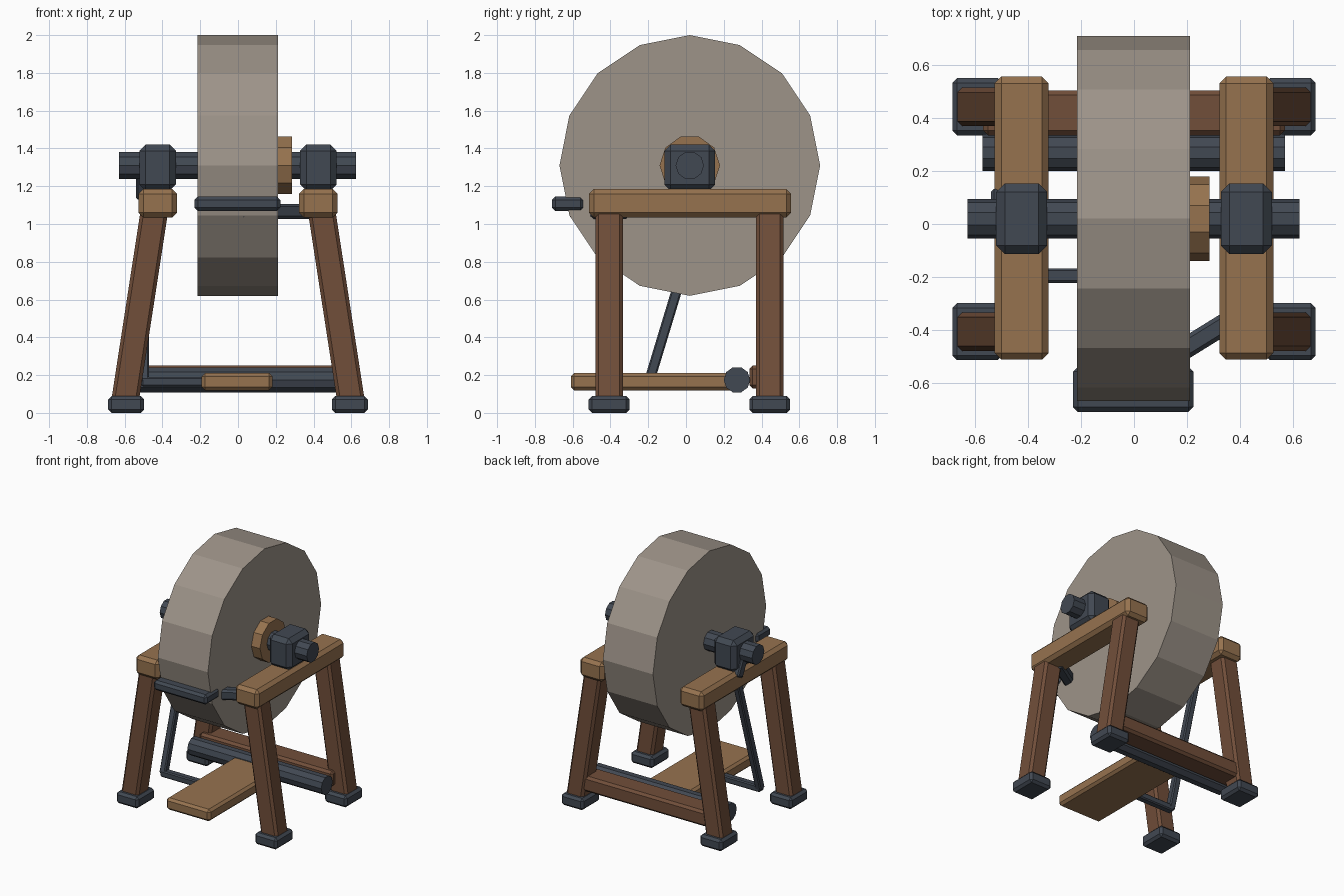
import bpy, bmesh, math
from mathutils import Vector, Matrix

cube = bpy.data.objects.get("Cube")
if cube:
    bpy.data.objects.remove(cube, do_unlink=True)


def material(name, rgb):
    m = bpy.data.materials.new(name)
    m.use_nodes = True
    m.diffuse_color = (*rgb, 1)
    m.node_tree.nodes["Principled BSDF"].inputs["Base Color"].default_value = (*rgb, 1)
    return m


STONE = material("grey_stone", (0.34, 0.295, 0.25))
OAK = material("light_wood", (0.305, 0.17, 0.078))
WALNUT = material("dark_wood", (0.165, 0.077, 0.042))
IRON = material("dark_iron", (0.053, 0.065, 0.085))


def finish(name, bm, mat, bevel=0.0):
    if bevel:
        bmesh.ops.bevel(bm, geom=bm.edges[:], offset=bevel, segments=1,
                        affect='EDGES', clamp_overlap=True)
    bmesh.ops.recalc_face_normals(bm, faces=bm.faces[:])
    mesh = bpy.data.meshes.new(name)
    bm.to_mesh(mesh)
    bm.free()
    mesh.materials.append(mat)
    obj = bpy.data.objects.new(name, mesh)
    bpy.context.collection.objects.link(obj)
    return obj


def box(name, center, size, mat, bevel):
    bm = bmesh.new()
    bmesh.ops.create_cube(bm, size=1)
    bmesh.ops.transform(bm, verts=bm.verts[:], matrix=Matrix.Translation(center)
                        @ Matrix.Diagonal((*size, 1)))
    return finish(name, bm, mat, bevel)


def bar(name, a, b, side, width, depth, mat, bevel):
    """Beam from a to b; width is measured along the side direction."""
    a, b, side = Vector(a), Vector(b), Vector(side)
    axis = (b - a).normalized()
    across = (side - axis * side.dot(axis)).normalized()
    rot = Matrix((across, axis.cross(across), axis)).transposed().to_4x4()
    bm = bmesh.new()
    bmesh.ops.create_cube(bm, size=1)
    bmesh.ops.transform(bm, verts=bm.verts[:], matrix=Matrix.Translation((a + b) / 2) @ rot
                        @ Matrix.Diagonal((width, depth, (b - a).length, 1)))
    return finish(name, bm, mat, bevel)


def drum(name, x0, x1, y, z, radius, sides, mat):
    """Faceted cylinder lying along x, with a corner pointing along y."""
    bm = bmesh.new()
    rings = [[bm.verts.new((x, y + radius * math.cos(math.tau * i / sides),
                            z + radius * math.sin(math.tau * i / sides)))
              for i in range(sides)] for x in (x0, x1)]
    for ring in rings:
        bm.faces.new(ring)
    for i in range(sides):
        j = (i + 1) % sides
        bm.faces.new((rings[0][i], rings[0][j], rings[1][j], rings[1][i]))
    return finish(name, bm, mat)


# Wheel, hub and axle
AXLE_Y, AXLE_Z = 0.02, 1.31
drum("grinding_wheel", -0.215, 0.212, AXLE_Y, AXLE_Z, 0.69, 16, STONE)
drum("wheel_hub", 0.20, 0.285, AXLE_Y, AXLE_Z, 0.16, 10, OAK)
drum("axle", -0.63, 0.625, AXLE_Y, AXLE_Z, 0.075, 10, IRON)

# Side frames: beam, bearing, two splayed legs and feet on each side
for side, s in (("right", -1), ("left", 1)):
    box(f"{side}_beam", (s * 0.425, 0.022, 1.11), (0.203, 1.07, 0.15), OAK, 0.025)
    box(f"{side}_bearing", (s * 0.425, AXLE_Y, 1.298), (0.193, 0.268, 0.244), IRON, 0.033)
    for end, y in (("front", -0.407), ("back", 0.443)):
        bar(f"{end}_{side}_leg", (s * 0.6, y, 0.05), (s * 0.438, y, 1.1), (0, 1, 0),
            0.146, 0.145, WALNUT, 0.018)
        box(f"{end}_{side}_foot", (s * 0.592, y, 0.045), (0.19, 0.216, 0.09), IRON, 0.018)

# Rear brace, pedal pivot and pedal
box("rear_brace", (0, 0.42, 0.19), (1.14, 0.17, 0.12), WALNUT, 0.018)
drum("pedal_pivot", -0.573, 0.57, 0.27, 0.175, 0.07, 10, IRON)
box("pedal", (-0.005, -0.17, 0.165), (0.375, 0.88, 0.092), OAK, 0.018)

# Crank linkage from the axle down to the pedal
bar("crank_arm", (-0.505, AXLE_Y, AXLE_Z), (-0.505, 0.105, 1.14), (1, 0, 0),
    0.07, 0.07, IRON, 0.01)
bar("crank_rod", (-0.495, 0.10, 1.14), (-0.495, -0.197, 0.16), (1, 0, 0),
    0.05, 0.055, IRON, 0.008)
bar("pedal_link", (-0.51, -0.195, 0.165), (-0.1, -0.195, 0.165), (0, 1, 0),
    0.055, 0.05, IRON, 0.008)

# Tool rest and its support arm
box("tool_rest", (-0.003, -0.625, 1.107), (0.455, 0.17, 0.076), IRON, 0.018)
bar("rest_arm", (0, -0.59, 1.067), (0.42, -0.33, 1.067), (0, 0, 1),
    0.08, 0.08, IRON, 0.015)
